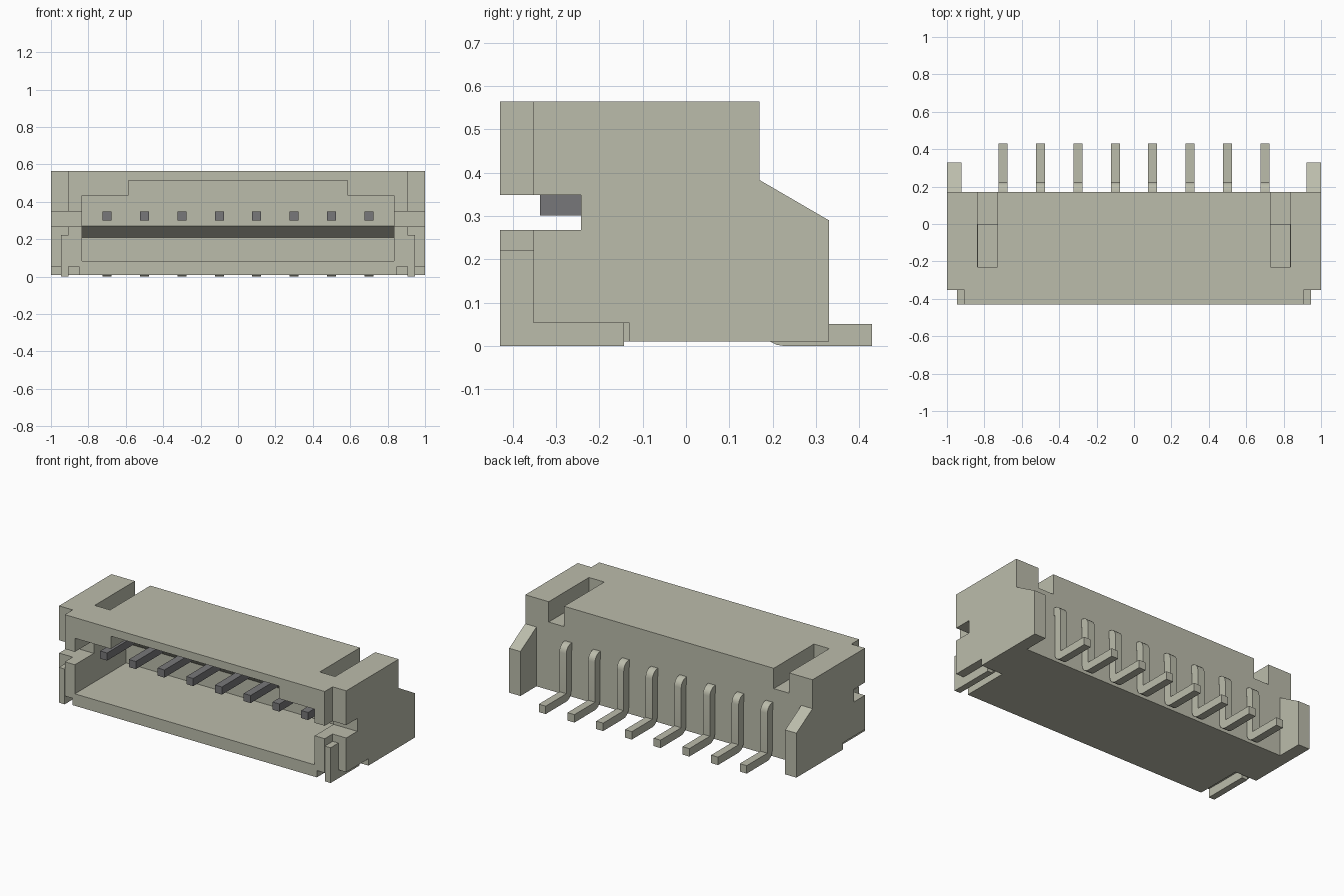
import bpy, bmesh, math

old = bpy.data.objects.get("Cube")
if old:
    bpy.data.objects.remove(old, do_unlink=True)


def material(name, rgb):
    m = bpy.data.materials.new(name)
    m.use_nodes = True
    m.diffuse_color = (*rgb, 1)
    m.node_tree.nodes["Principled BSDF"].inputs["Base Color"].default_value = (*rgb, 1)
    return m


BEIGE = material("warm grey beige", (0.50, 0.505, 0.41))
DARK = material("dark metal grey", (0.185, 0.185, 0.192))


def prism(name, x0, x1, profile, mat=BEIGE):
    """Extrude a (y, z) profile along x."""
    bm = bmesh.new()
    face = bm.faces.new([bm.verts.new((x0, y, z)) for y, z in profile])
    ext = bmesh.ops.extrude_face_region(bm, geom=[face])
    verts = [g for g in ext["geom"] if isinstance(g, bmesh.types.BMVert)]
    bmesh.ops.translate(bm, verts=verts, vec=(x1 - x0, 0, 0))
    bmesh.ops.recalc_face_normals(bm, faces=bm.faces)
    me = bpy.data.meshes.new(name)
    bm.to_mesh(me)
    bm.free()
    me.materials.append(mat)
    ob = bpy.data.objects.new(name, me)
    bpy.context.collection.objects.link(ob)
    return ob


def box(name, x, y, z, mat=BEIGE):
    return prism(name, x[0], x[1],
                 [(y[0], z[0]), (y[1], z[0]), (y[1], z[1]), (y[0], z[1])], mat)


def cut(target, cutter):
    cutter.hide_render = True
    mod = target.modifiers.new("cut", "BOOLEAN")
    mod.operation = "DIFFERENCE"
    mod.solver = "EXACT"
    mod.object = cutter
    bpy.context.view_layer.objects.active = target
    bpy.ops.object.modifier_apply(modifier=mod.name)
    bpy.data.objects.remove(cutter, do_unlink=True)


def mirrored(x0, x1, s):
    return tuple(sorted((x0 * s, x1 * s)))


# Housing block with the plug cavity opening to the front
housing = box("housing", (-1, 1), (-0.43, 0.17), (0.01, 0.565))
cut(housing, prism("cavity_cutter", -0.835, 0.835,
                   [(-0.5, 0.085), (0.08, 0.085), (0.08, 0.21),
                    (0, 0.27), (0, 0.435), (-0.5, 0.435)]))
cut(housing, box("key_cutter", (-0.585, 0.585), (-0.5, -0.001), (0.40, 0.515)))

for s in (-1, 1):
    for x, y, z in [
        ((0.905, 1.1), (-0.5, -0.352), (-0.1, 0.7)),    # front corner step
        ((0.80, 1.1), (-0.5, -0.242), (0.268, 0.349)),  # side slot
        ((0.85, 1.1), (-0.5, -0.131), (-0.1, 0.053)),   # recess for solder tab
        ((0.73, 0.837), (-0.23, -0.002), (0.40, 0.7)),  # top slot into cavity
        ((0.73, 0.837), (-0.05, 0.3), (0.437, 0.7)),    # top slot out of the back
    ]:
        cut(housing, box("cutter", mirrored(*x, s), y, z))

# Rear wings and solder tabs on both sides
for s, side in ((1, "left"), (-1, "right")):
    prism(side + "_rear_wing", *mirrored(0.922, 1, s),
          [(0.165, 0.01), (0.33, 0.01), (0.33, 0.29), (0.17, 0.383), (0.165, 0.383)])
    prism(side + "_solder_tab", *mirrored(0.906, 0.946, s),
          [(-0.43, 0), (-0.143, 0), (-0.143, 0.056), (-0.35, 0.056),
           (-0.35, 0.222), (-0.43, 0.222)])

# Bent leg profile: out of the back wall, down, then out along the board
R = 0.05
steps = [i * math.pi / 10 for i in range(6)]
top_bend = [(0.175 + R * math.sin(a), 0.30 + R * math.cos(a)) for a in steps]
low_bend = [(0.225 - R * math.sin(a), R - R * math.cos(a)) for a in steps]
leg = [(0.12, 0.30), (0.12, 0.35)] + top_bend + [(0.225, R), (0.43, R), (0.43, 0)] \
    + low_bend + [(0.175, 0.30)]

# Eight contacts in a row
for i in range(8):
    x = -0.7 + 0.2 * i
    box(f"contact_pin_{i + 1}", (x - 0.024, x + 0.024), (-0.337, 0.03), (0.301, 0.349), DARK)
    prism(f"contact_leg_{i + 1}", x - 0.024, x + 0.024, leg)

# Flat faces with soft shading only across the small bends
bpy.ops.object.select_all(action="DESELECT")
for ob in bpy.context.collection.objects:
    if ob.name.startswith("contact_leg"):
        ob.select_set(True)
        bpy.context.view_layer.objects.active = ob
bpy.ops.object.shade_smooth_by_angle(angle=math.radians(30))
